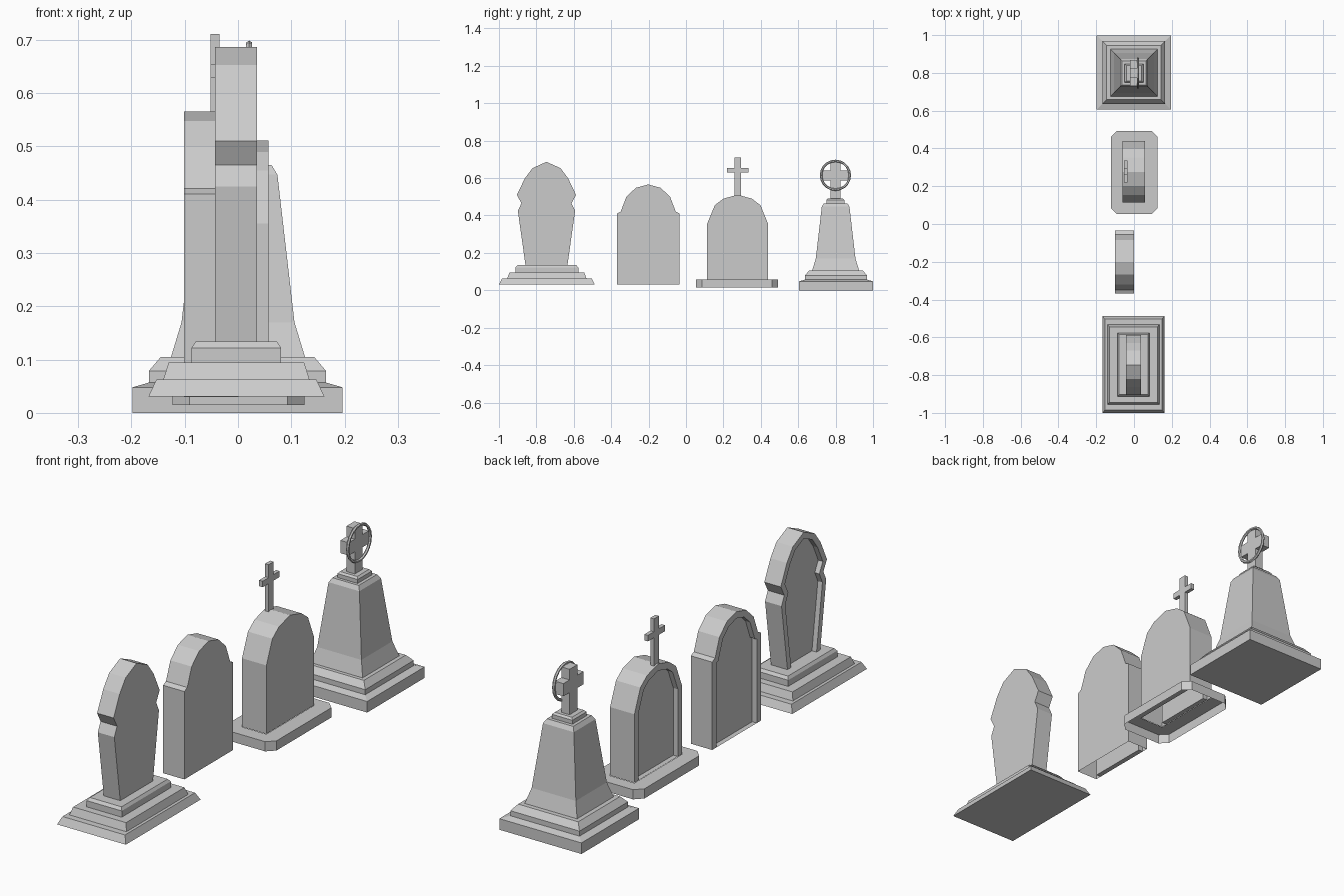
import bpy, bmesh, math

if "Cube" in bpy.data.objects:
    bpy.data.objects.remove(bpy.data.objects["Cube"])


def finish(name, bm):
    bmesh.ops.recalc_face_normals(bm, faces=bm.faces[:])
    mesh = bpy.data.meshes.new(name)
    bm.to_mesh(mesh)
    bm.free()
    ob = bpy.data.objects.new(name, mesh)
    bpy.context.collection.objects.link(ob)
    return ob


def slab(name, half, yc, x0, x1, frame=0.028, depth=0.022, ledge=True):
    """Upright stone from a half outline (half width, z), sunk panel on the -x face, open below."""
    left = [(-h, z) for h, z in half]
    right = [(h, z) for h, z in reversed(half) if h > 0]
    outline = left + right
    bm = bmesh.new()
    a = [bm.verts.new((x1, yc + y, z)) for y, z in outline]
    b = [bm.verts.new((x0, yc + y, z)) for y, z in outline]
    bm.faces.new(a)
    back = bm.faces.new(b[::-1])
    for i in range(len(a) - 1):
        bm.faces.new((a[i], b[i], b[i + 1], a[i + 1]))
    bm.normal_update()
    bmesh.ops.inset_region(bm, faces=[back], thickness=frame, use_even_offset=True)
    zb = half[0][1]
    low = min(v.co.z for v in back.verts)
    inner = bmesh.ops.extrude_discrete_faces(bm, faces=[back])["faces"][0]
    for v in inner.verts:
        v.co.x += depth
    if not ledge:                      # panel runs down to the base
        for v in bm.verts:
            if abs(v.co.z - low) < 1e-5:
                v.co.z = zb + 0.001
    return finish(name, bm)


def tiers(name, rings, xc, yc):
    """Stacked rectangular rings (half x, half y, z), closed at both ends."""
    bm = bmesh.new()
    loops = [[bm.verts.new((xc + sx * hx, yc + sy * hy, z))
              for sx, sy in ((-1, -1), (1, -1), (1, 1), (-1, 1))] for hx, hy, z in rings]
    bm.faces.new(loops[0][::-1])
    bm.faces.new(loops[-1])
    for p, q in zip(loops, loops[1:]):
        for i in range(4):
            j = (i + 1) % 4
            bm.faces.new((p[i], p[j], q[j], q[i]))
    return finish(name, bm)


def cross(name, yc, x0, x1, stem, arm, z0, arm0, arm1, z1):
    """Latin cross outline extruded along x."""
    half = [(stem, z0), (stem, arm0), (arm, arm0), (arm, arm1), (stem, arm1), (stem, z1)]
    outline = half + [(-y, z) for y, z in reversed(half)]
    bm = bmesh.new()
    f = bm.faces.new([bm.verts.new((x0, yc + y, z)) for y, z in outline])
    top = bmesh.ops.extrude_face_region(bm, geom=[f])["geom"]
    bmesh.ops.translate(bm, vec=(x1 - x0, 0, 0),
                        verts=[v for v in top if isinstance(v, bmesh.types.BMVert)])
    return finish(name, bm)


# Stone 1: notched headstone on a stepped base
tiers("notched_stone_base",
      [(.165, .256, .031), (.150, .240, .063), (.137, .212, .063), (.127, .200, .095),
       (.084, .168, .095), (.084, .168, .122), (.076, .158, .134)], -.003, -.744)
slab("notched_stone",
     [(.112, .133), (.153, .425), (.134, .465), (.158, .510), (.116, .598), (.075, .653), (0, .687)],
     -.746, -.043, .036, frame=.025)

# Stone 2: shouldered headstone without base
slab("shouldered_stone",
     [(.167, .030), (.167, .411), (.147, .421), (.117, .50), (.066, .548), (0, .566)],
     -.202, -.101, .001)

# Stone 3: arched headstone, hollow chamfered base, thin cross
slab("arched_stone",
     [(.163, .057), (.163, .355), (.122, .455), (.076, .49), (0, .511)],
     .276, -.060, .057, ledge=False)
cross("thin_cross", .277, -.052, -.035, .017, .058, .49, .629, .655, .711)


def octagon(bm, xc, yc, hx, hy, c, z):
    pts = [(-hx + c, -hy), (hx - c, -hy), (hx, -hy + c), (hx, hy - c),
           (hx - c, hy), (-hx + c, hy), (-hx, hy - c), (-hx, -hy + c)]
    return [bm.verts.new((xc + x, yc + y, z)) for x, y in pts]


bm = bmesh.new()
rings = [octagon(bm, .001, .273, .124, .220, .032, .015),
         octagon(bm, .001, .273, .124, .220, .032, .057),
         octagon(bm, -.0015, .276, .0585, .163, .001, .057)]
for p, q in zip(rings, rings[1:]):
    for i in range(8):
        j = (i + 1) % 8
        bm.faces.new((p[i], p[j], q[j], q[i]))
finish("arched_stone_base", bm)

# Stone 4: tapered pedestal with a ringed cross
tiers("pedestal_base",
      [(.197, .197, 0), (.197, .197, .048), (.166, .166, .057), (.166, .166, .079),
       (.144, .144, .105)], -.001, .802)
tiers("pedestal_shaft",
      [(.126, .126, .104), (.106, .106, .170), (.074, .074, .447), (.063, .063, .465)], 0, .800)
tiers("pedestal_cap",
      [(.049, .049, .464), (.049, .049, .482), (.041, .041, .490)], 0, .799)
cross("ringed_cross", .799, -.020, .020, .027, .069, .488, .586, .641, .687)
bpy.ops.mesh.primitive_torus_add(major_segments=20, minor_segments=6, major_radius=.077,
                                 minor_radius=.0065, location=(.021, .799, .615),
                                 rotation=(0, math.pi / 2, 0))
bpy.context.object.name = "cross_ring"
